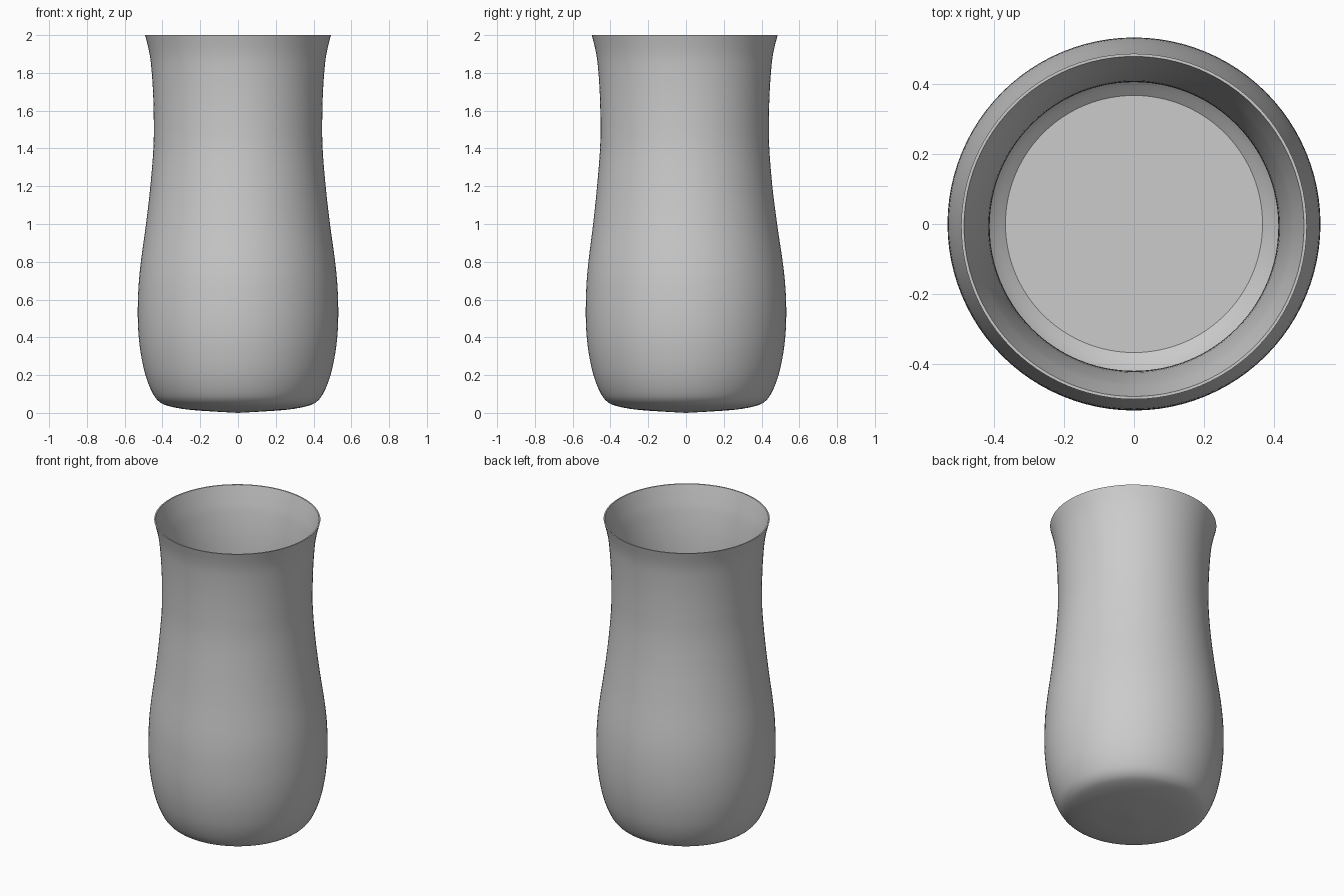
import bpy
import bmesh
from math import sin, cos, tau

cube = bpy.data.objects.get("Cube")
if cube:
    bpy.data.objects.remove(cube)

SEGMENTS = 96

# One plain grey ceramic
grey = bpy.data.materials.new("grey ceramic")
grey.use_nodes = True
grey.diffuse_color = (0.6, 0.6, 0.6, 1)
grey.node_tree.nodes["Principled BSDF"].inputs["Base Color"].default_value = (0.6, 0.6, 0.6, 1)


def smooth_profile(points, steps=4):
    """Catmull-Rom curve through (radius, height) points."""
    pts = [points[0]] + points + [points[-1]]
    curve = []
    for a, b, c, d in zip(pts, pts[1:], pts[2:], pts[3:]):
        for s in range(steps):
            t = s / steps
            curve.append(tuple(
                q + t * ((r - p) + t * ((2 * p - 5 * q + 4 * r - u) + t * (3 * q - p - 3 * r + u))) / 2
                for p, q, r, u in zip(a, b, c, d)))
    return curve + [points[-1]]


def lathe(name, profile, axis_shift):
    """Spin a profile that starts and ends on the axis into a closed skin."""
    bm = bmesh.new()
    rings = []
    for r, z in profile:
        y0 = axis_shift(r, z)
        if r < 0.001:
            rings.append([bm.verts.new((0, y0, z))])
        else:
            rings.append([bm.verts.new((r * cos(tau * i / SEGMENTS), y0 + r * sin(tau * i / SEGMENTS), z))
                          for i in range(SEGMENTS)])
    for low, high in zip(rings, rings[1:]):
        for i in range(SEGMENTS):
            j = (i + 1) % SEGMENTS
            corners = [low[i % len(low)], low[j % len(low)], high[j % len(high)], high[i % len(high)]]
            bm.faces.new(list(dict.fromkeys(corners)))
    bmesh.ops.recalc_face_normals(bm, faces=bm.faces)
    mesh = bpy.data.meshes.new(name)
    bm.to_mesh(mesh)
    bm.free()
    mesh.materials.append(grey)
    obj = bpy.data.objects.new(name, mesh)
    bpy.context.collection.objects.link(obj)
    bpy.ops.object.select_all(action="DESELECT")
    obj.select_set(True)
    bpy.context.view_layer.objects.active = obj
    bpy.ops.object.shade_smooth_by_angle(angle=0.6)
    return obj


# Outside: shallow domed base, full belly, narrow neck, flared lip
outer = smooth_profile([
    (0, 0), (0.14, 0.008), (0.27, 0.018), (0.37, 0.037), (0.42, 0.062), (0.455, 0.11),
    (0.49, 0.2), (0.514, 0.31), (0.527, 0.42), (0.531, 0.54), (0.526, 0.68), (0.513, 0.81),
    (0.487, 1.0), (0.464, 1.2), (0.448, 1.4), (0.446, 1.55), (0.45, 1.7), (0.46, 1.84),
    (0.472, 1.92), (0.492, 2.0)])

# Inside: thin lip, wall following the outside, sloped foot
inner = smooth_profile([
    (0.484, 2.0), (0.462, 1.92), (0.443, 1.84), (0.422, 1.7), (0.412, 1.55), (0.413, 1.4),
    (0.428, 1.2), (0.451, 1.0), (0.477, 0.81), (0.49, 0.68), (0.495, 0.54), (0.491, 0.42),
    (0.478, 0.31), (0.454, 0.2), (0.42, 0.13), (0.366, 0.08)])

# Flat floor closes the inside; the neck leans very slightly forward
lathe("vase", outer + inner + [(0, 0.08)],
      lambda r, z: -0.007 * min(1, max(0, (z - 0.6) / 0.6)))
